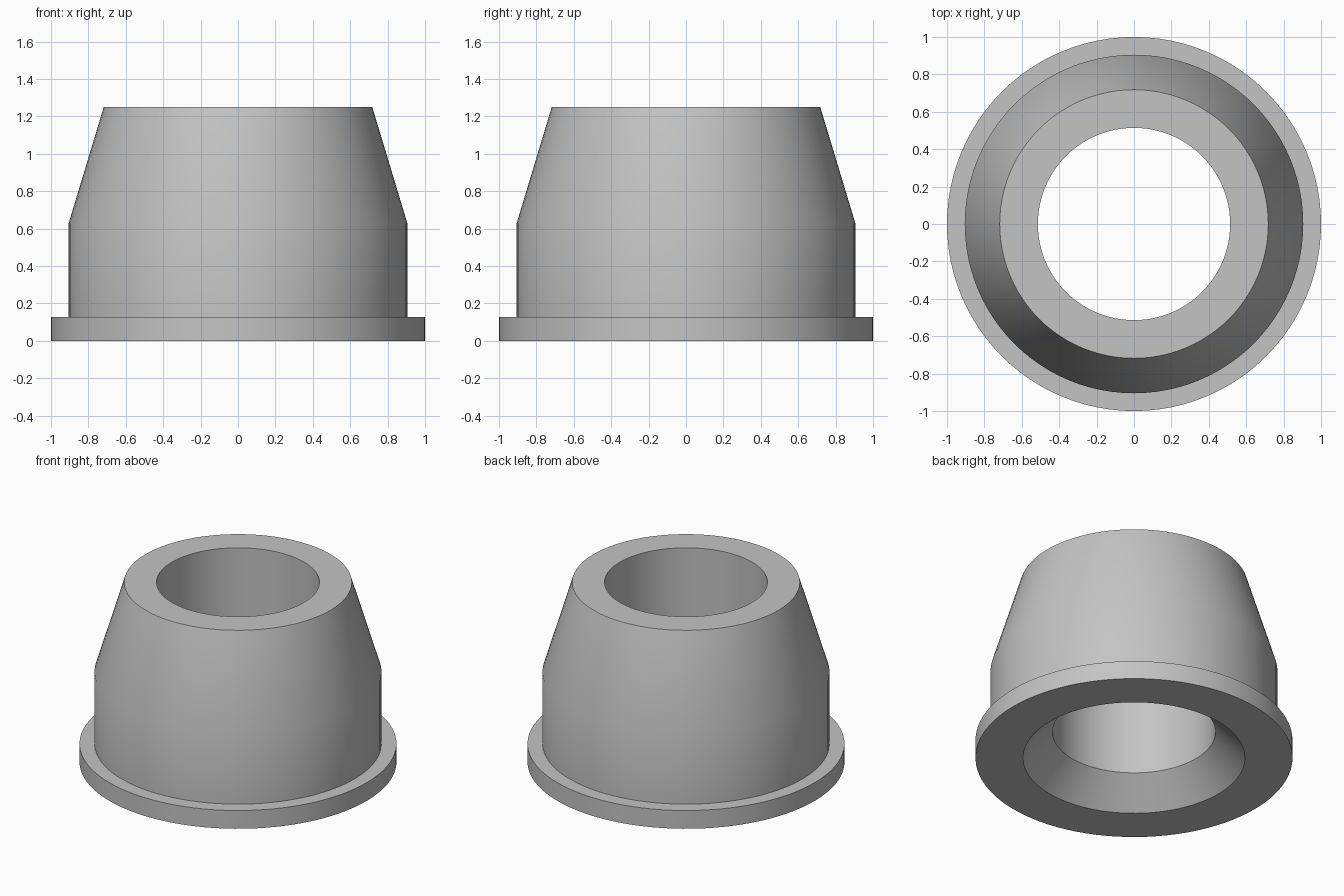
import bpy
import bmesh
import math

SEGMENTS = 96

cube = bpy.data.objects.get("Cube")
if cube:
    bpy.data.objects.remove(cube, do_unlink=True)

# Plain grey material
grey = bpy.data.materials.new("plain_grey")
grey.use_nodes = True
colour = (0.55, 0.55, 0.55, 1.0)
grey.diffuse_color = colour
grey.node_tree.nodes["Principled BSDF"].inputs["Base Color"].default_value = colour

# Closed cross-section (radius, height), from the bottom opening outwards
profile = [
    (0.70, 0.0), (1.0, 0.0),          # underside
    (1.0, 0.127), (0.905, 0.127),     # flange
    (0.905, 0.63), (0.718, 1.25),     # straight wall and taper
    (0.514, 1.25), (0.514, 0.187),    # top rim and bore, down to the countersink
]

# Revolve the section into a flanged bushing
bm = bmesh.new()
rings = []
for i in range(SEGMENTS):
    a = 2 * math.pi * i / SEGMENTS
    rings.append([bm.verts.new((r * math.cos(a), r * math.sin(a), z)) for r, z in profile])
for i, ring in enumerate(rings):
    following = rings[(i + 1) % SEGMENTS]
    for j in range(len(profile)):
        k = (j + 1) % len(profile)
        bm.faces.new((ring[j], following[j], following[k], ring[k]))
bmesh.ops.recalc_face_normals(bm, faces=bm.faces)

mesh = bpy.data.meshes.new("flanged_bushing")
bm.to_mesh(mesh)
bm.free()
mesh.materials.append(grey)
bushing = bpy.data.objects.new("flanged_bushing", mesh)
bpy.context.scene.collection.objects.link(bushing)

# Smooth round walls, crisp rims
bpy.ops.object.select_all(action="DESELECT")
bushing.select_set(True)
bpy.context.view_layer.objects.active = bushing
bpy.ops.object.shade_smooth_by_angle(angle=math.radians(30))
